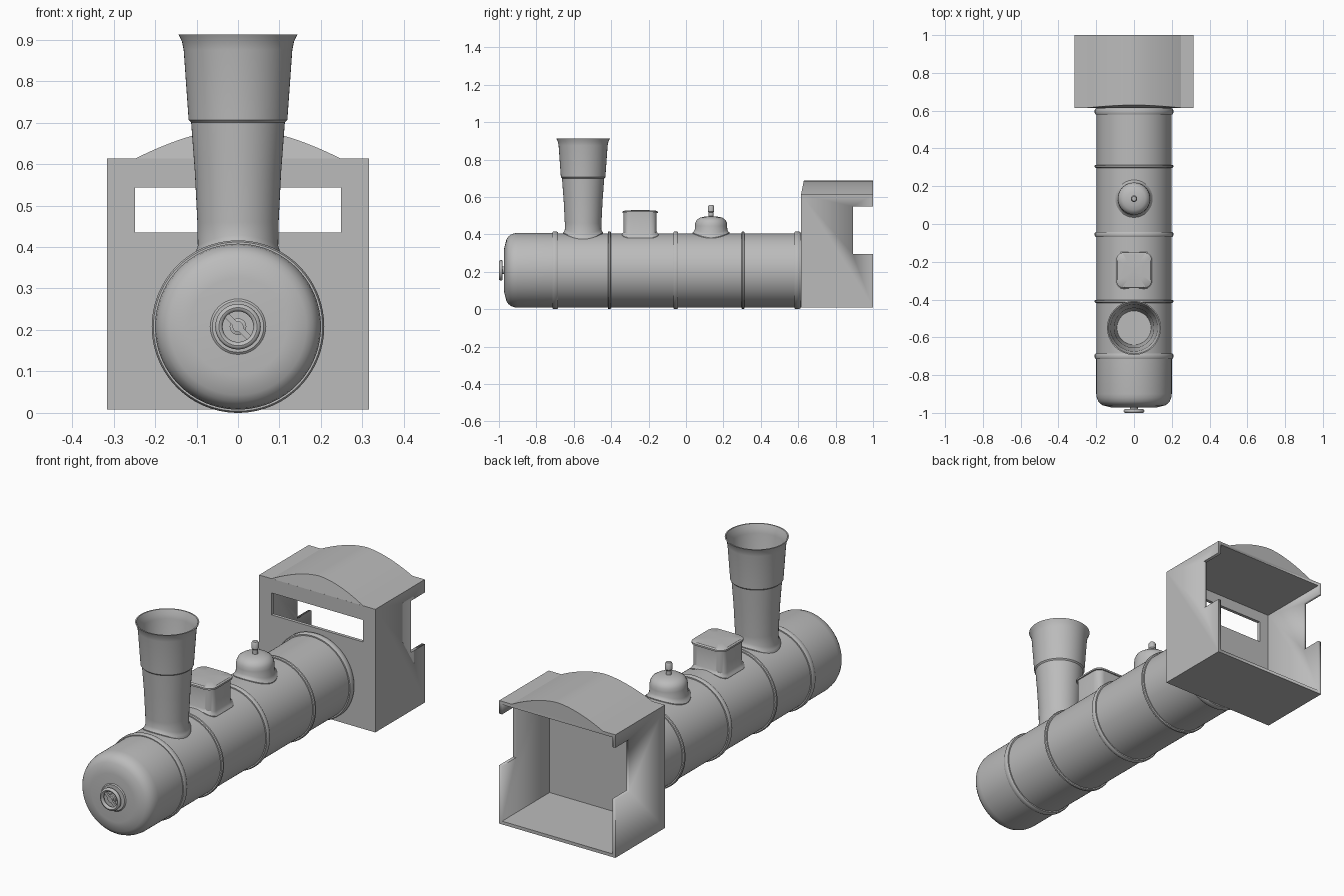
import bpy, bmesh, math
from mathutils import Matrix, Vector

if "Cube" in bpy.data.objects:
    bpy.data.objects.remove(bpy.data.objects["Cube"])

ZC, R = 0.208, 0.198          # boiler axis height and radius
grey = bpy.data.materials.new("plain grey")
grey.diffuse_color = (0.5, 0.5, 0.5, 1)
grey.use_nodes = True
grey.node_tree.nodes["Principled BSDF"].inputs["Base Color"].default_value = grey.diffuse_color


def finish(name, bm, angle=32):
    bmesh.ops.remove_doubles(bm, verts=bm.verts, dist=1e-5)
    bmesh.ops.recalc_face_normals(bm, faces=bm.faces)
    me = bpy.data.meshes.new(name)
    bm.to_mesh(me)
    bm.free()
    me.materials.append(grey)
    me.shade_smooth()
    me.set_sharp_from_angle(angle=math.radians(angle))
    ob = bpy.data.objects.new(name, me)
    bpy.context.collection.objects.link(ob)
    return ob


def skin(name, rings, angle=32):
    """Join successive closed rings of points with quads."""
    bm = bmesh.new()
    vs = [[bm.verts.new(p) for p in ring] for ring in rings]
    n = len(vs[0])
    for a, b in zip(vs, vs[1:]):
        for i in range(n):
            j = (i + 1) % n
            bm.faces.new((a[i], a[j], b[j], b[i]))
    return finish(name, bm, angle)


def circle(n=64):
    return [(math.cos(2 * math.pi * i / n), math.sin(2 * math.pi * i / n)) for i in range(n)]


def rounded_square(corner=0.42, n=10):
    pts = []
    for k, (sx, sy) in enumerate([(1, 1), (-1, 1), (-1, -1), (1, -1)]):
        for i in range(n + 1):
            a = math.pi / 2 * (k + i / n)
            pts.append((sx * (1 - corner) + corner * math.cos(a),
                        sy * (1 - corner) + corner * math.sin(a)))
    return pts


def turn_y(name, profile, n=64):
    """Lathe (radius, y) points round the boiler axis."""
    return skin(name, [[(r * c, y, ZC + r * s) for c, s in circle(n)] for r, y in profile])


def fitting(name, y0, saddle, profile, outline):
    """Upright part: saddle points follow the boiler top, profile points are level."""
    rings = [[(r * u, y0 + r * v, ZC + math.sqrt(R * R - (r * u) ** 2) + h) for u, v in outline]
             for r, h in saddle]
    rings += [[(r * u, y0 + r * v, z) for u, v in outline] for r, z in profile]
    return skin(name, rings)


def box(name, lo, hi, matrix=None):
    bm = bmesh.new()
    bmesh.ops.create_cube(bm, size=1)
    lo, hi = Vector(lo), Vector(hi)
    for v in bm.verts:
        v.co = (lo + hi) / 2 + Vector(a * b for a, b in zip(v.co, hi - lo))
    if matrix:
        bm.transform(matrix)
    return finish(name, bm)


# Boiler with rounded, slightly dished front
turn_y("boiler", [(0, -0.957), (0.117, -0.972), (0.165, -0.960), (0.180, -0.950), (0.190, -0.938),
                  (0.197, -0.920), (0.2, -0.90), (0.2, -0.70), (R, -0.70), (R, 0.62), (0, 0.62)], 96)

# Boiler bands
for i, (y, w) in enumerate([(-0.70, 0.015), (-0.41, 0.008), (-0.055, 0.013), (0.305, 0.008), (0.595, 0.016)]):
    turn_y(f"boiler_band_{i + 1}", [(0.19, y - w), (0.204, y - w), (0.208, y - w * 0.5),
                                    (0.208, y + w * 0.5), (0.204, y + w), (0.19, y + w)], 96)

# Front door boss and handwheel
turn_y("door_boss", [(0.067, -0.950), (0.067, -0.966), (0.062, -0.970), (0.02, -0.970),
                     (0.02, -0.982), (0.013, -0.984), (0.013, -0.995), (0, -0.995)], 40)
turn_y("handwheel_rim", [(0.046 + 0.009 * math.cos(math.pi * k / 6), -0.99 + 0.01 * math.sin(math.pi * k / 6))
                         for k in range(13)], 40)
box("handwheel_spoke", (-0.044, -0.994, -0.007), (0.044, -0.985, 0.007),
    Matrix.Translation((0, 0, ZC)) @ Matrix.Rotation(math.radians(45), 4, 'Y'))

# Hollow chimney
fitting("chimney", -0.55, [(0.107, -0.012), (0.107, 0.004), (0.102, 0.010), (0.097, 0.022)],
        [(0.098, 0.46), (0.104, 0.58), (0.113, 0.700), (0.119, 0.706), (0.120, 0.720), (0.131, 0.875),
         (0.135, 0.895), (0.143, 0.912), (0.137, 0.912), (0.128, 0.890), (0.124, 0.870), (0.112, 0.72),
         (0.105, 0.700), (0.09, 0.43), (0, 0.43)], circle())

# Sand box
fitting("sand_box", -0.245, [(0.098, -0.012), (0.098, 0.003), (0.093, 0.008), (0.088, 0.016)],
        [(0.088, 0.513), (0.094, 0.513), (0.094, 0.521), (0.088, 0.526), (0.05, 0.529), (0, 0.530)],
        rounded_square())

# Steam dome with its valve
fitting("steam_dome", 0.134, [(0.099, -0.012), (0.099, 0.004), (0.092, 0.010), (0.087, 0.020)],
        [(0.086, 0.445), (0.084, 0.462), (0.076, 0.478), (0.060, 0.489), (0.035, 0.495), (0.013, 0.497),
         (0.013, 0.518), (0.017, 0.523), (0.017, 0.548), (0.012, 0.556), (0, 0.556)], circle())

# Cab: box hollowed from the back, with a front window and side notches
cab = box("cab", (-0.316, 0.615, 0.008), (0.316, 1.0, 0.613))
cutters = [box("cutter_inside", (-0.300, 0.631, 0.024), (0.300, 1.2, 0.597)),
           box("cutter_window", (-0.248, 0.55, 0.435), (0.248, 0.70, 0.543)),
           box("cutter_notch", (-0.5, 0.892, 0.295), (0.5, 1.3, 0.549))]
bpy.context.view_layer.objects.active = cab
for c in cutters:
    c.hide_render = True
    mod = cab.modifiers.new("cut", 'BOOLEAN')
    mod.operation, mod.solver, mod.object = 'DIFFERENCE', 'EXACT', c
    bpy.ops.object.modifier_apply(modifier=mod.name)
for c in cutters:
    bpy.data.objects.remove(c)

# Arched roof with closed ends, the front one leaning back
bm = bmesh.new()
arch = []
for i in range(25):
    x = -0.25 + 0.5 * i / 24
    arch.append((x, 0.075 * (1 - (abs(x) / 0.25) ** 1.7)))
front = [bm.verts.new((x, 0.615 + 0.2 * h, 0.612 + h)) for x, h in arch]
back = [bm.verts.new((x, 1.0, 0.612 + h)) for x, h in arch]
for i in range(24):
    bm.faces.new((front[i], front[i + 1], back[i + 1], back[i]))
bm.faces.new(front)
bm.faces.new(back)
bm.faces.new((front[0], back[0], back[-1], front[-1]))
finish("cab_roof", bm)
